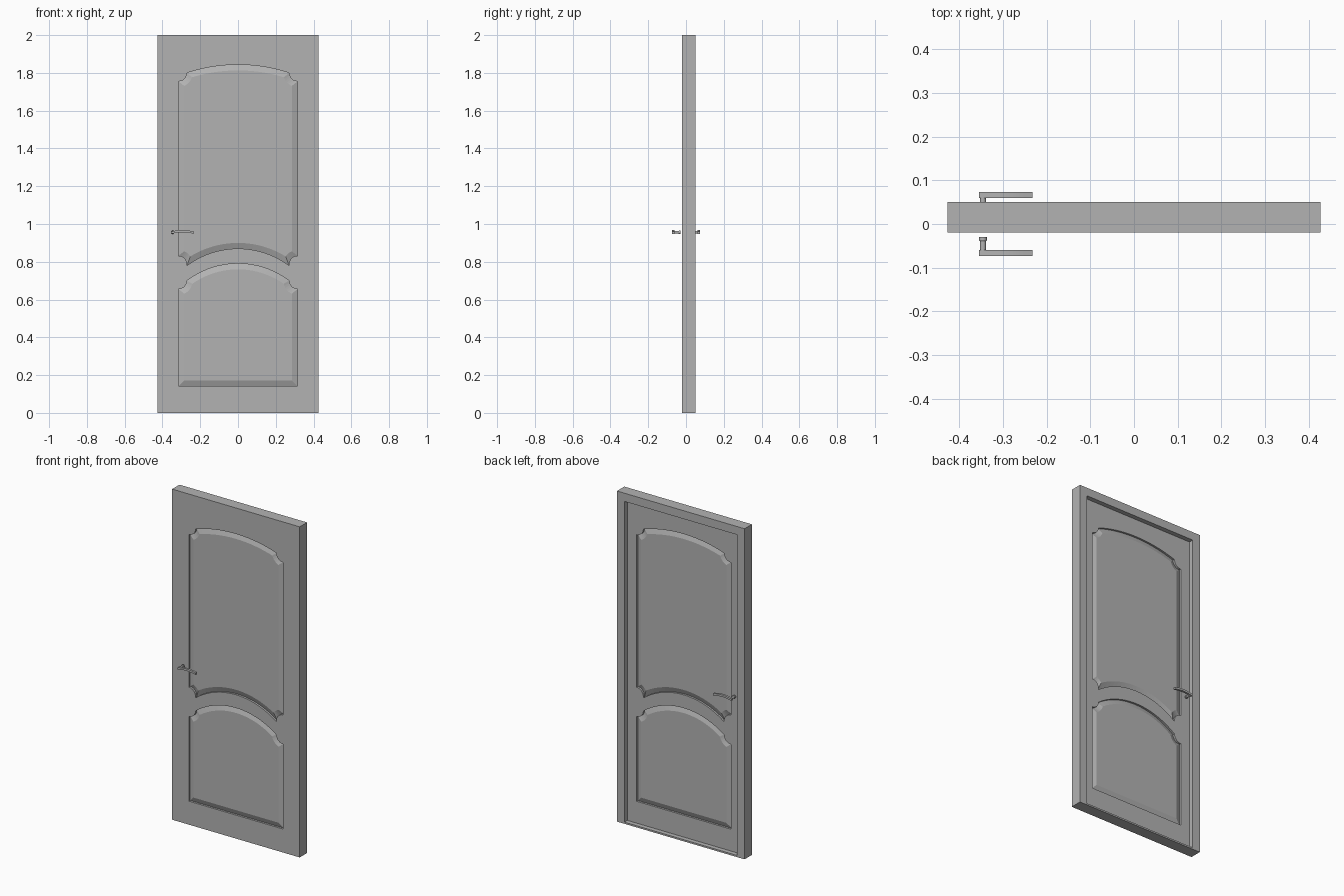
import bpy, bmesh, math

if "Cube" in bpy.data.objects:
    bpy.data.objects.remove(bpy.data.objects["Cube"])

grey = bpy.data.materials.new("plain grey")
grey.diffuse_color = (0.45, 0.45, 0.45, 1)
grey.use_nodes = True
grey.node_tree.nodes["Principled BSDF"].inputs["Base Color"].default_value = grey.diffuse_color

W, H = 0.427, 2.0             # outer half width, height
FRONT, BACK = -0.02, 0.05     # frame depth
LEAF_BACK = 0.022             # leaf is recessed at the back
JAMB, SILL = 0.05, 0.01
GROOVE, INSET = 0.012, 0.03   # moulding depth and slope width
PX, NOTCH = 0.315, 0.045      # panel half width, corner notch radius


def make_object(bm, name):
    bmesh.ops.recalc_face_normals(bm, faces=bm.faces[:])
    me = bpy.data.meshes.new(name)
    bm.to_mesh(me)
    bm.free()
    ob = bpy.data.objects.new(name, me)
    bpy.context.collection.objects.link(ob)
    me.materials.append(grey)
    return ob


def box(name, x0, x1, y0, y1, z0, z1):
    bm = bmesh.new()
    bmesh.ops.create_cube(bm, size=1)
    for v in bm.verts:
        v.co = ((x0, x1)[v.co.x > 0], (y0, y1)[v.co.y > 0], (z0, z1)[v.co.z > 0])
    return make_object(bm, name)


# --- panel outlines: arches, straight sides and scooped corners ---
def corner_and_arch(cz, apex, shoulder, s, d):
    """Right half of one end, from the side to the centre (s=1 top, -1 bottom)."""
    sag, half = apex - shoulder, PX - NOTCH
    R = (sag * sag + half * half) / (2 * sag)
    zc, R = apex - R, R - s * d
    arch = lambda x: zc + math.sqrt(R * R - x * x)
    r = NOTCH + d
    scoop = lambda a: (PX - r * math.sin(a), cz - s * r * math.cos(a))
    a0 = math.asin(d / r)
    lo, hi = a0, math.radians(130)
    for _ in range(40):
        mid = (lo + hi) / 2
        x, z = scoop(mid)
        if s * (z - arch(x)) < 0:
            lo = mid
        else:
            hi = mid
    pts = [scoop(a0 + (lo - a0) * i / 6) for i in range(7)]
    xe = pts[-1][0]
    return pts + [(xe * (1 - i / 10), arch(xe * (1 - i / 10))) for i in range(1, 11)]


def mirrored(half):
    return half + [(-x, z) for x, z in reversed(half) if x > 1e-6]


def upper_panel(d):
    low = corner_and_arch(0.787, 0.87, 0.78, -1, d)
    return mirrored(low[::-1] + corner_and_arch(1.80, 1.843, 1.80, 1, d))


def lower_panel(d):
    return mirrored([(PX - d, 0.142 + d)] + corner_and_arch(0.70, 0.79, 0.70, 1, d))


# --- door leaf with grooved raised panels on both faces ---
def ring(bm, pts, y):
    return [bm.verts.new((x, y, z)) for x, z in pts]


def loop_edges(bm, vs):
    return [bm.edges.get((a, b)) or bm.edges.new((a, b))
            for a, b in zip(vs, vs[1:] + vs[:1])]


def bridge(bm, a, b):
    n = len(a)
    for i in range(n):
        j = (i + 1) % n
        bm.faces.new((a[i], a[j], b[j], b[i]))


def leaf_side(bm, y, inward):
    x, z0, z1 = W - JAMB, SILL, H - JAMB
    rect = ring(bm, [(-x, z0), (x, z0), (x, z1), (-x, z1)], y)
    outers = [ring(bm, p(0), y) for p in (upper_panel, lower_panel)]
    edges = loop_edges(bm, rect)
    for o in outers:
        edges += loop_edges(bm, o)
    bmesh.ops.triangle_fill(bm, edges=edges, use_beauty=True, normal=(0, -inward, 0))
    for p, o in zip((upper_panel, lower_panel), outers):
        floor = ring(bm, p(0), y + inward * GROOVE)
        field = ring(bm, p(INSET), y)
        bridge(bm, o, floor)
        bridge(bm, floor, field)
        bmesh.ops.triangle_fill(bm, edges=loop_edges(bm, field), use_beauty=True,
                                normal=(0, -inward, 0))
    return rect


bm = bmesh.new()
bridge(bm, leaf_side(bm, FRONT, 1), leaf_side(bm, LEAF_BACK, -1))
make_object(bm, "door_leaf")

# --- frame: flush at the front, standing proud at the back ---
box("jamb_left", -W, -W + JAMB, FRONT, BACK, 0, H)
box("jamb_right", W - JAMB, W, FRONT, BACK, 0, H)
box("frame_head", -W + JAMB, W - JAMB, FRONT, BACK, H - JAMB, H)
box("threshold", -W + JAMB, W - JAMB, FRONT, BACK, 0, SILL)


# --- lever handles ---
def handle(name, s):
    bm = bmesh.new()
    # bowed grip with a square section
    rows, n = [], 12
    for i in range(n + 1):
        t = i / n
        x, z = -0.355 + 0.123 * t, 0.954 + 0.008 * math.sin(math.pi * t)
        rows.append([bm.verts.new((x, s * y, z + dz)) for y, dz in
                     ((0.06, -0.006), (0.073, -0.006), (0.073, 0.006), (0.06, 0.006))])
    for a, b in zip(rows, rows[1:]):
        bridge(bm, a, b)
    bm.faces.new(rows[0])
    bm.faces.new(rows[-1])
    # round shank, flared at the door end
    rows = []
    for y, r in ((0.03, 0.009), (0.037, 0.009), (0.04, 0.007), (0.062, 0.007)):
        rows.append([bm.verts.new((-0.346 + r * math.cos(k * math.pi / 8), s * y,
                                   0.956 + r * math.sin(k * math.pi / 8)))
                     for k in range(16)])
    for a, b in zip(rows, rows[1:]):
        bridge(bm, a, b)
    bm.faces.new(rows[0])
    bm.faces.new(rows[-1])
    ob = make_object(bm, name)
    bpy.context.view_layer.objects.active = ob
    bpy.ops.object.select_all(action='DESELECT')
    ob.select_set(True)
    bpy.ops.object.shade_smooth_by_angle(angle=math.radians(30))


handle("front_handle", -1)
handle("back_handle", 1)
